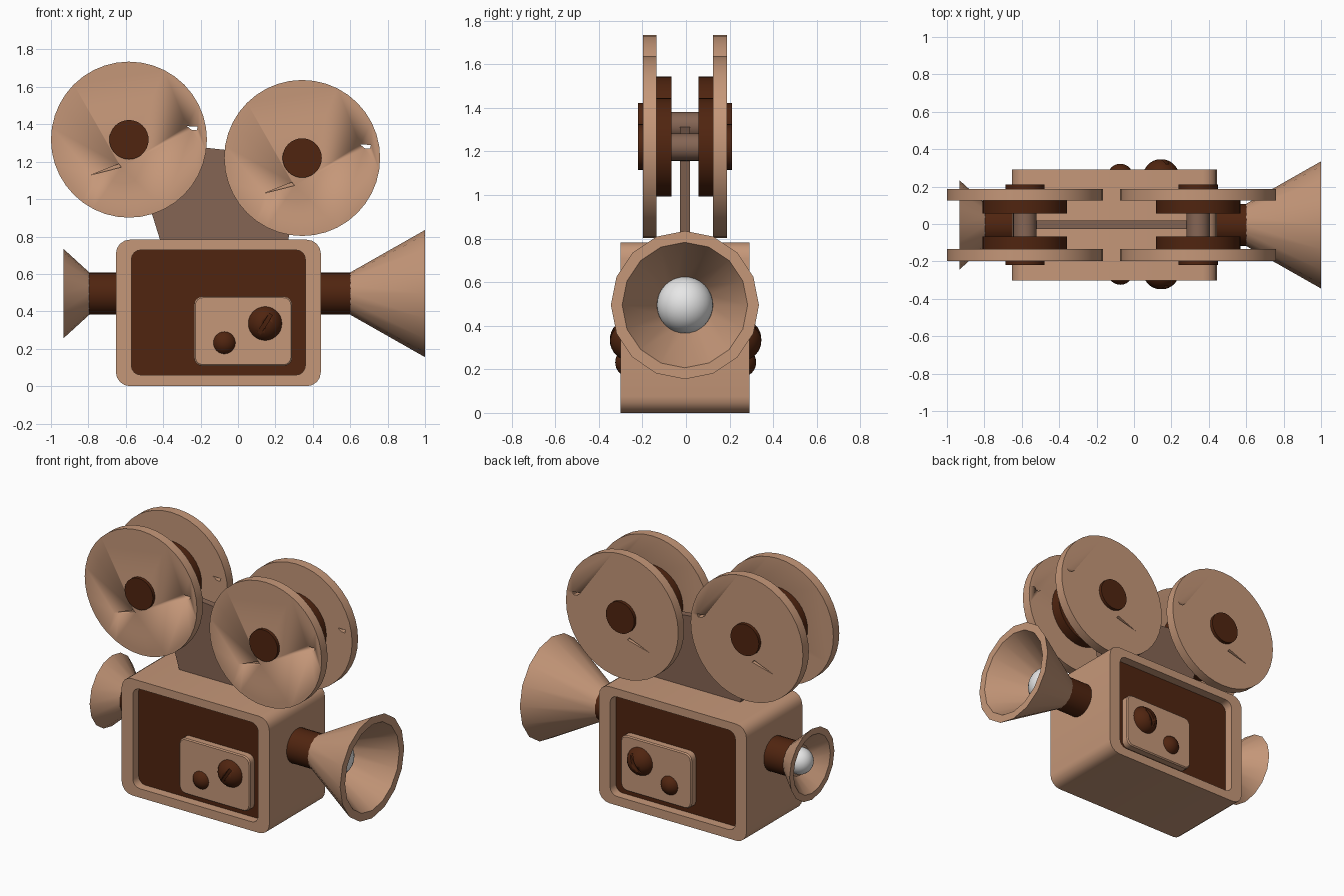
import bpy, bmesh, math
from mathutils import Vector

if "Cube" in bpy.data.objects:
    bpy.data.objects.remove(bpy.data.objects["Cube"], do_unlink=True)

MID_Y = -0.005      # plane that front and back mirror across
AXIS_Z = 0.495      # height of the lens axis


def material(name, rgb):
    m = bpy.data.materials.new(name)
    m.use_nodes = True
    m.diffuse_color = (*rgb, 1)
    m.node_tree.nodes["Principled BSDF"].inputs["Base Color"].default_value = (*rgb, 1)
    return m


TAN = material("tan", (0.56, 0.31, 0.19))
DARK = material("dark brown", (0.08, 0.018, 0.005))
MID = material("mid brown", (0.235, 0.13, 0.088))
WHITE = material("white", (0.8, 0.8, 0.8))


def finish(obj, *mats):
    for m in mats:
        obj.data.materials.append(m)
    bpy.ops.object.select_all(action='DESELECT')
    obj.select_set(True)
    bpy.context.view_layer.objects.active = obj
    bpy.ops.object.shade_smooth_by_angle(angle=math.radians(30))
    return obj


def loft(name, rings, mats, cap_mat=0):
    """Skin a list of equal-length rings and cap both ends."""
    bm = bmesh.new()
    loops = [[bm.verts.new(p) for p in ring] for ring in rings]
    n = len(loops[0])
    for a, b in zip(loops, loops[1:]):
        for i in range(n):
            j = (i + 1) % n
            bm.faces.new((a[i], a[j], b[j], b[i]))
    for end in (loops[0], loops[-1]):
        bm.faces.new(end).material_index = cap_mat
    bmesh.ops.recalc_face_normals(bm, faces=bm.faces)
    me = bpy.data.meshes.new(name)
    bm.to_mesh(me)
    bm.free()
    obj = bpy.data.objects.new(name, me)
    bpy.context.collection.objects.link(obj)
    return finish(obj, *mats)


def turned_y(name, cx, cz, y0, y1, r, mat, n=40):
    """Cylinder lying along y."""
    angles = [math.tau * i / n for i in range(n)]
    return loft(name, [[(cx + r * math.cos(a), y, cz + r * math.sin(a)) for a in angles]
                       for y in (y0, y1)], [mat])


def turned_x(name, profile, mat, n=16):
    """Revolve (x, radius) pairs about the lens axis."""
    angles = [math.tau * i / n for i in range(n)]
    return loft(name, [[(x, MID_Y + r * math.cos(a), AXIS_Z + r * math.sin(a)) for a in angles]
                       for x, r in profile], [mat])


def rounded(x0, x1, z0, z1, r, y, steps=4):
    """Rounded rectangle in the xz plane."""
    pts = []
    corners = ((x1 - r, z1 - r), (x0 + r, z1 - r), (x0 + r, z0 + r), (x1 - r, z0 + r))
    for k, (cx, cz) in enumerate(corners):
        for s in range(steps + 1):
            a = math.pi / 2 * (k + s / steps)
            pts.append((cx + r * math.cos(a), y, cz + r * math.sin(a)))
    return pts


def prism(name, outline, y0, y1, mat):
    return loft(name, [[(x, y, z) for x, z in outline] for y in (y0, y1)], [mat])


def cut(obj, cutter):
    mod = obj.modifiers.new("cut", 'BOOLEAN')
    mod.operation, mod.solver, mod.object = 'DIFFERENCE', 'EXACT', cutter
    bpy.context.view_layer.objects.active = obj
    bpy.ops.object.modifier_apply(modifier=mod.name)
    bpy.data.objects.remove(cutter, do_unlink=True)


def ball(name, loc, r, mat):
    bpy.ops.mesh.primitive_uv_sphere_add(segments=28, ring_count=16, radius=r, location=loc)
    obj = bpy.context.object
    obj.name = name
    return finish(obj, mat)


# Body: rounded box with a dark recessed panel on both faces
def body_ring(inner, y):
    if inner:
        return rounded(-0.57, 0.36, 0.06, 0.728, 0.05, MID_Y + y)
    return rounded(-0.653, 0.443, 0, 0.783, 0.075, MID_Y + y)


loft("body", [body_ring(True, -0.235), body_ring(True, -0.296), body_ring(False, -0.296),
              body_ring(False, 0.296), body_ring(True, 0.296), body_ring(True, 0.235)],
     [TAN, DARK], cap_mat=1)

# Control plates and knobs on both faces
for side, s in (("front", -1), ("back", 1)):
    def depth(d):
        return MID_Y + s * d

    loft(side + "_control_plate",
         [rounded(-0.235, 0.29, 0.108, 0.48, 0.045, depth(0.23)),
          rounded(-0.235, 0.29, 0.108, 0.48, 0.045, depth(0.278)),
          rounded(-0.228, 0.283, 0.115, 0.473, 0.04, depth(0.285))], [TAN])
    out = 0.007 if s > 0 else 0
    ball(side + "_small_knob", (-0.073, depth(0.252 + out), 0.232), 0.068, DARK)
    big = ball(side + "_large_knob", (0.145, depth(0.247 + out), 0.335), 0.098, DARK)
    along, across = Vector((0.075, 0.12)), Vector((0.009, -0.0055))
    c = Vector((0.145, 0.335))
    slot = [c + along + across, c + along - across, c - along - across, c - along + across]
    cut(big, prism("slot_cutter", slot, depth(0.325), depth(0.4), DARK))

# Lens horn with its tube and glass
turned_x("lens_tube", [(0.43, 0.113), (0.62, 0.113)], DARK, 24)
turned_x("lens_horn", [(0.6, 0.113), (1.0, 0.34), (1.0, 0.288), (0.7, 0.118)], TAN)
ball("lens_glass", (0.71, MID_Y, AXIS_Z), 0.13, WHITE)

# Eyepiece horn with its tube and glass
turned_x("eyepiece_tube", [(-0.64, 0.113), (-0.8, 0.113)], DARK, 24)
turned_x("eyepiece_horn", [(-0.795, 0.113), (-0.932, 0.238), (-0.932, 0.195), (-0.84, 0.1)], TAN)
ball("eyepiece_glass", (-0.842, MID_Y, AXIS_Z), 0.085, WHITE)

# Film reels: paired discs with dark hubs on a shared axle
HOLE = ((0.31, 0.072), (0.368, 0.07), (0.362, 0.05), (0.335, 0.052))
SCRATCH = ((-0.2, -0.188), (-0.055, -0.13), (-0.04, -0.147))
for reel, cx, cz in (("rear", -0.583, 1.318), ("forward", 0.343, 1.22)):
    turned_y(reel + "_reel_axle", cx, cz, MID_Y - 0.07, MID_Y + 0.07, 0.063, MID, 24)
    for side, s in (("front", -1), ("back", 1)):
        name = f"{reel}_reel_{side}"
        turned_y(name + "_core", cx, cz, MID_Y + s * 0.062, MID_Y + s * 0.132, 0.226, DARK)
        turned_y(name + "_cap", cx, cz, MID_Y + s * 0.18, MID_Y + s * 0.215, 0.105, DARK, 32)
        disc = turned_y(name + "_disc", cx, cz, MID_Y + s * 0.13, MID_Y + s * 0.193, 0.417, TAN)
        for outline, near in ((HOLE, 0.1), (SCRATCH, 0.17)):
            cut(disc, prism("disc_cutter", [(cx + x, cz + z) for x, z in outline],
                            MID_Y + s * near, MID_Y + s * 0.25, TAN))

# Upright bracket joining the reel axles to the body
prism("reel_bracket", [(-0.41, 0.76), (0.265, 0.76), (0.343, 1.22), (-0.583, 1.318)],
      MID_Y - 0.023, MID_Y + 0.023, MID)
